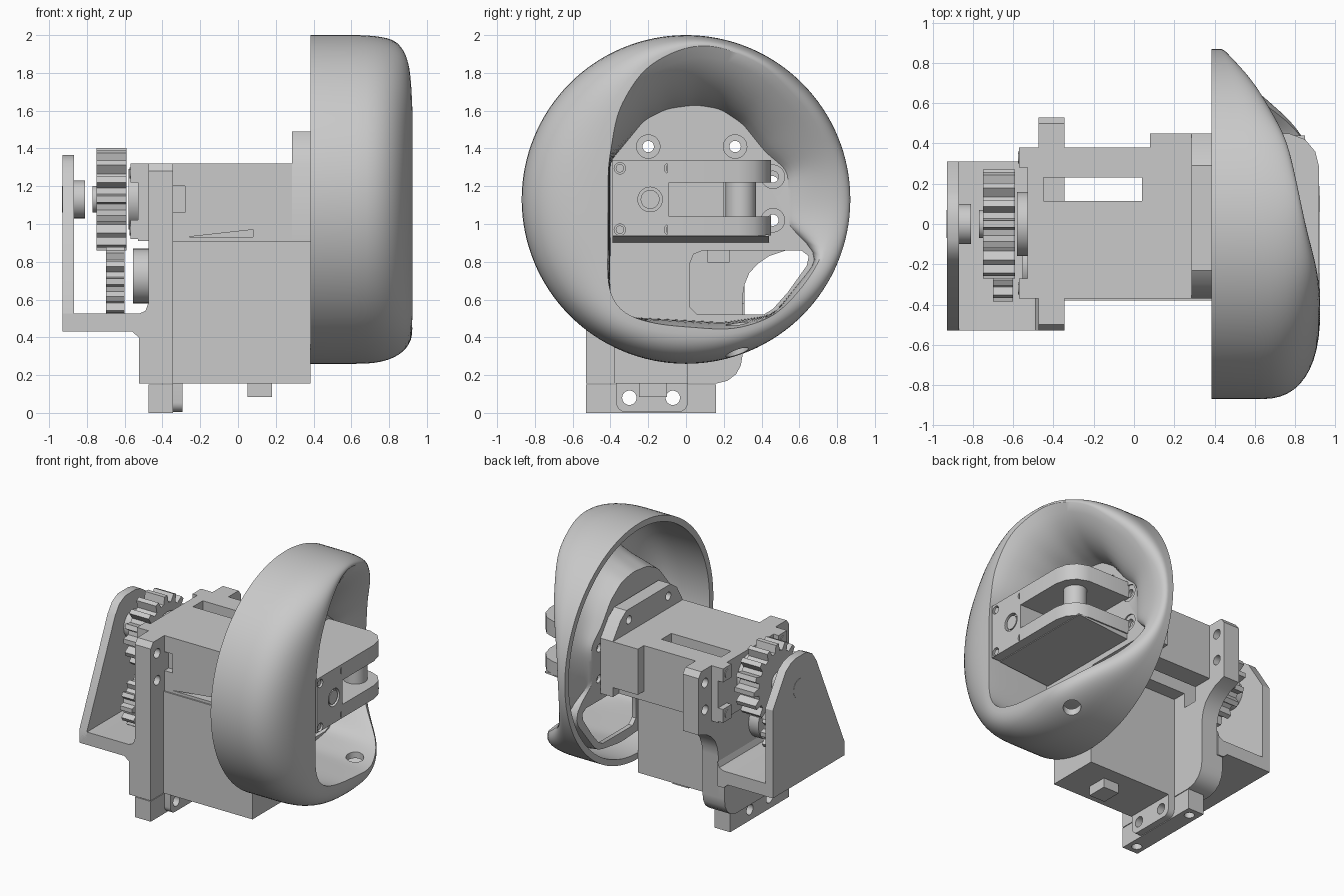
import bpy, bmesh, math
from math import sin, cos, pi

if "Cube" in bpy.data.objects:
    bpy.data.objects.remove(bpy.data.objects["Cube"])

grey = bpy.data.materials.new("plain grey")
grey.use_nodes = True
colour = (0.59, 0.59, 0.59, 1)
grey.diffuse_color = colour
grey.node_tree.nodes["Principled BSDF"].inputs["Base Color"].default_value = colour


def activate(ob):
    bpy.ops.object.select_all(action='DESELECT')
    ob.select_set(True)
    bpy.context.view_layer.objects.active = ob


def shade(ob):
    activate(ob)
    bpy.ops.object.shade_smooth_by_angle(angle=math.radians(32))


def finish(name, bm):
    me = bpy.data.meshes.new(name)
    bm.to_mesh(me)
    bm.free()
    ob = bpy.data.objects.new(name, me)
    bpy.context.collection.objects.link(ob)
    me.materials.append(grey)
    shade(ob)
    return ob


def prism(name, pts, axis, a, b):
    """Extrude a flat outline along one axis from a to b."""
    place = {'x': lambda u, v, w: (w, u, v),
             'y': lambda u, v, w: (u, w, v),
             'z': lambda u, v, w: (u, v, w)}[axis]
    bm = bmesh.new()
    low = [bm.verts.new(place(u, v, a)) for u, v in pts]
    high = [bm.verts.new(place(u, v, b)) for u, v in pts]
    n = len(pts)
    bm.faces.new(low)
    bm.faces.new(high)
    for i in range(n):
        j = (i + 1) % n
        bm.faces.new((low[i], low[j], high[j], high[i]))
    bmesh.ops.recalc_face_normals(bm, faces=bm.faces)
    return finish(name, bm)


def box(name, x0, x1, y0, y1, z0, z1):
    return prism(name, [(x0, y0), (x1, y0), (x1, y1), (x0, y1)], 'z', z0, z1)


def disc(name, u, v, r, axis, a, b, n=32):
    pts = [(u + r * cos(2 * pi * i / n), v + r * sin(2 * pi * i / n)) for i in range(n)]
    return prism(name, pts, axis, a, b)


def rounded(u0, v0, u1, v1, r):
    pts = []
    for k, (u, v) in enumerate([(u1 - r, v1 - r), (u0 + r, v1 - r), (u0 + r, v0 + r), (u1 - r, v0 + r)]):
        pts += [(u + r * cos((k + i / 6) * pi / 2), v + r * sin((k + i / 6) * pi / 2)) for i in range(7)]
    return pts


def cut(ob, cutter):
    cutter.hide_render = True
    mod = ob.modifiers.new("cut", 'BOOLEAN')
    mod.operation = 'DIFFERENCE'
    mod.solver = 'EXACT'
    mod.object = cutter
    activate(ob)
    bpy.ops.object.modifier_apply(modifier=mod.name)
    bpy.data.objects.remove(cutter)
    shade(ob)


# Hollow round shell with a wavy lip (y, z, x) and a deep cup (y, z, x)
MID, RAD, N, FLOOR = 1.13, 0.87, 128, 0.43
lip_line = [(.76, 1.3, .49), (.68, 1.56, .6), (.42, 1.84, .76), (.15, 1.95, .82), (0, 1.94, .85), (-.22, 1.83, .91),
            (-.36, 1.6, .925), (-.41, 1.3, .925), (-.41, .62, .925), (-.33, .52, .925), (-.15, .47, .92),
            (.25, .44, .925), (.47, .51, .82), (.61, .66, .62), (.72, .82, .5), (.76, 1.05, .46)]
cup_line = [(y, z, FLOOR) for y, z in
            [(.54, 1.28), (.42, 1.38), (.3, 1.53), (.18, 1.61), (.05, 1.63), (-.1, 1.61), (-.22, 1.55),
             (-.4, 1.33), (-.4, .6), (-.33, .51), (.2, .48), (.46, .52), (.69, .8), (.68, .88), (.54, .97)]]


def cross(a, b):
    return a[0] * b[1] - a[1] * b[0]


def sample(line, passes):
    """Radius and x of a closed outline, one pair per direction, softened."""
    line = [(y, z - MID, x) for y, z, x in line]
    out = []
    for j in range(N):
        d = (cos(2 * pi * j / N), sin(2 * pi * j / N))
        for a, b in zip(line, line[1:] + line[:1]):
            if cross(a, d) >= 0 and cross(d, b) > 0:
                span = cross(d, (b[0] - a[0], b[1] - a[1]))
                out.append((cross(a, b) / span, a[2] + (b[2] - a[2]) * cross(a, d) / span))
                break
    for _ in range(passes):
        out = [tuple((p + 2 * q + r) / 4 for p, q, r in zip(out[j - 1], out[j], out[(j + 1) % N])) for j in range(N)]
    return out


STEPS, WALL = 12, 7
rings = [[] for _ in range(STEPS + WALL + 2)]
for j, ((lip_r, lip_x), (cup_r, cup_x)) in enumerate(zip(sample(lip_line, 8), sample(cup_line, 2))):
    c, s = cos(2 * pi * j / N), sin(2 * pi * j / N)
    start = 0.385 + 0.44 * (lip_x - 0.385)
    path = [(RAD, 0.385)]
    for i in range(STEPS + 1):
        t = i / STEPS * pi / 2
        path.append((lip_r + (RAD - lip_r) * max(0, cos(t)) ** 0.8, start + (lip_x - start) * sin(t) ** 0.8))
    for i in range(1, WALL + 1):
        t = i / WALL * pi / 2
        u, v = sin(t) * .6 + .4 * i / WALL, (1 - cos(t)) * .6 + .4 * i / WALL
        path.append((lip_r + (cup_r - lip_r) * u, lip_x + (cup_x - lip_x) * v))
    for ring, (r, x) in zip(rings, path):
        ring.append((x, r * c, MID + r * s))

bm = bmesh.new()
rows = [[bm.verts.new(p) for p in ring] for ring in rings]
for a, b in zip(rows, rows[1:]):
    for j in range(N):
        k = (j + 1) % N
        bm.faces.new((a[j], a[k], b[k], b[j]))
bm.faces.new(rows[-1])
shell = finish("round_shell", bm)
mod = shell.modifiers.new("wall", 'SOLIDIFY')
mod.thickness = 0.045
activate(shell)
bpy.ops.object.modifier_apply(modifier=mod.name)
cut(shell, prism("window", [(.02, .56), (.06, .52), (.41, .52), (.46, .55), (.54, .64), (.64, .78), (.65, .83), (.61, .86),
                            (.09, .86), (.04, .84), (.02, .79)], 'x', .3, .45))
cut(shell, disc("bore", .77, .27, .06, 'z', .2, .6))
for y, z in [(-.2, 1.41), (.26, 1.41), (.46, 1.25), (.46, 1.02)]:
    cut(shell, disc("hole", y, z, .03, 'x', .37, .45))
    cut(shell, disc("counterbore", y, z, .062, 'x', .42, .45))

# Mounting plate behind the shell
plate = prism("mounting_plate", [(-.37, .91), (.45, .91), (.45, 1.32), (.36, 1.44), (.29, 1.49), (-.23, 1.49),
                                 (-.3, 1.44), (-.37, 1.32)], 'x', .285, .386)
for y in (-.2, .26):
    cut(plate, disc("hole", y, 1.41, .03, 'x', .2, .5))
box("plate_rib", .08, .29, .36, .45, .98, 1.32)

# Motor housing with slot, side recess and seam gap
motor = box("motor_housing", -.53, .29, -.37, .38, .91, 1.32)
cut(motor, box("slot", -.45, .04, .115, .23, .8, 1.4))
cut(motor, box("recess", -.35, -.28, -.5, -.32, 1.06, 1.2))
cut(motor, prism("seam", [(-.28, .93), (.08, .93), (.08, .97)], 'y', -.5, -.3))
for y in (-.32, .33):
    for z in (.97, 1.27):
        box("housing_corner", -.57, -.5, y - .05, y + .05, z - .05, z + .05)
        disc("corner_screw", y, z, .03, 'x', -.575, -.56)

# Lower body and its foot
box("lower_body", -.36, .385, -.38, .01, .155, .91)
box("bottom_tab", .05, .18, -.25, -.1, .085, .17)
foot = box("foot_block", -.475, -.345, -.53, .16, 0, .15)
flange = prism("foot_flange", rounded(-.37, .005, .01, .3, .05), 'x', -.346, -.295)
for y in (-.3, -.07):
    for part in (foot, flange):
        cut(part, disc("hole", y, .08, .038, 'x', -.6, -.2))
for y in (-.46, .09):
    cut(foot, disc("hole", -.41, y, .035, 'z', -.1, .1))

# Upright bracket with bolt tabs
corner = [(-.53, .155), (.16, .155), (.22, .17), (.265, .205), (.29, .25), (.3, .31)]
bracket = prism("upright_bracket", corner + [(.3, .62), (.31, .68), (.335, .74), (.38, .79), (.44, .83), (.53, .86),
                                             (.53, 1.28), (.5, 1.32), (-.5, 1.32), (-.53, 1.28)], 'x', -.475, -.345)
for y in (-.455, .455):
    for z in (1.02, 1.22):
        cut(bracket, disc("hole", y, z, .035, 'x', -.6, -.2))
cut(bracket, box("slot", -.45, .04, .115, .23, .8, 1.4))
prism("bracket_step", corner + [(.3, .5), (-.53, .5)], 'x', -.525, -.47)

# Tray with fillet, and the end plate
prism("tray", [(-.93, .43), (-.56, .43), (-.525, .4), (-.475, .4), (-.475, .58), (-.49, .54), (-.525, .525),
               (-.93, .525)], 'y', -.53, .31)
prism("end_plate", [(-.53, .43), (.31, .43), (.31, 1.08), (.16, 1.31), (.1, 1.35), (.04, 1.365), (-.08, 1.365),
                    (-.15, 1.33), (-.2, 1.26), (-.53, .53)], 'x', -.93, -.868)
disc("end_bearing", 0, 1.13, .1, 'x', -.87, -.81)
disc("end_cap", 0, 1.13, .07, 'x', -.932, -.92)


# Spur gears and their shafts
def gear(name, y, z, r, teeth, x0, x1):
    pts = []
    for i in range(teeth):
        for off, k in ((-.32, .8), (-.16, 1), (.16, 1), (.32, .8)):
            a = 2 * pi * (i + off) / teeth
            pts.append((y + r * k * cos(a), z + r * k * sin(a)))
    return prism(name, pts, 'x', x0, x1)


gear("large_gear", 0, 1.132, .272, 16, -.75, -.59)
disc("large_gear_hub", 0, 1.132, .07, 'x', -.77, -.74)
disc("large_gear_seat", 0, 1.132, .16, 'x', -.58, -.5)
gear("small_gear", -.2, .695, .185, 12, -.7, -.6)
disc("small_gear_collar", -.2, .725, .145, 'x', -.555, -.46)

# Forked front unit inside the shell
unit = box("front_unit", .42, .92, -.39, -.09, .94, 1.34)
for y in (-.35, -.085):
    for z in (.97, 1.295):
        cut(unit, disc("hole", y, z, .03, 'x', .88, 1))
        disc("unit_screw", y, z, .022, 'x', .88, .91)
cut(unit, disc("hole", -.19, 1.13, .065, 'x', .89, 1))
disc("unit_button", -.19, 1.13, .05, 'x', .88, .915)
fork = [(.42, -.1), (.92, -.1), (.92, .28), (.9, .36), (.85, .42), (.77, .45), (.42, .45)]
for name, z0, z1 in (("upper_fork_arm", 1.22, 1.34), ("lower_fork_arm", .94, 1.04)):
    prism(name, fork, 'z', z0, z1)
prism("sloped_underside", [(.42, .9), (.85, .935), (.85, .945), (.42, .945)], 'y', -.39, .44)
box("fork_web", .42, .58, -.1, .2, 1.03, 1.23)
disc("fork_pin", .76, .29, .08, 'z', 1.02, 1.24)
